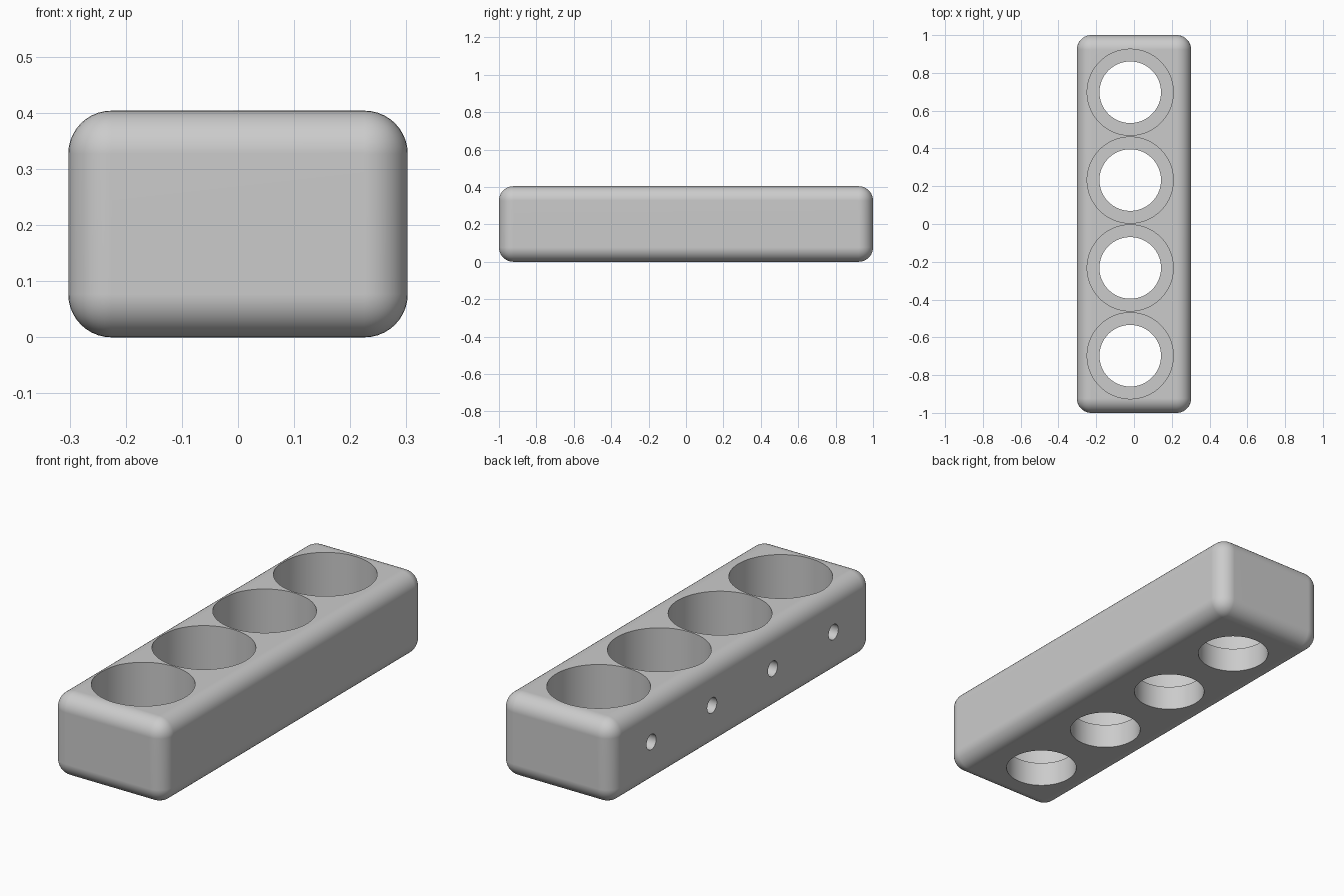
import bpy
import bmesh
from math import radians
from mathutils import Matrix

cube = bpy.data.objects.get("Cube")
if cube:
    bpy.data.objects.remove(cube, do_unlink=True)

WIDTH, LENGTH, HEIGHT, ROUND = 0.605, 2.0, 0.404, 0.077
PITCH, CENTRE_X = 0.465, -0.02
FLOOR_Z = 0.12

grey = bpy.data.materials.new("light grey")
grey.use_nodes = True
colour = (0.6, 0.6, 0.6, 1)
grey.diffuse_color = colour
grey.node_tree.nodes["Principled BSDF"].inputs["Base Color"].default_value = colour


def add_object(name, bm):
    mesh = bpy.data.meshes.new(name)
    bm.to_mesh(mesh)
    bm.free()
    mesh.materials.append(grey)
    obj = bpy.data.objects.new(name, mesh)
    bpy.context.collection.objects.link(obj)
    return obj


def cylinder(name, radius, depth, centre, sideways=False, segments=96):
    bm = bmesh.new()
    turn = Matrix.Rotation(radians(90 if sideways else 0), 4, 'Y')
    bmesh.ops.create_cone(bm, cap_ends=True, segments=segments, radius1=radius,
                          radius2=radius, depth=depth,
                          matrix=Matrix.Translation(centre) @ turn)
    return add_object(name, bm)


# Rounded block
bm = bmesh.new()
bmesh.ops.create_cube(bm, size=1, matrix=Matrix.Translation((0, 0, HEIGHT / 2))
                      @ Matrix.Diagonal((WIDTH, LENGTH, HEIGHT, 1)))
bmesh.ops.bevel(bm, geom=bm.edges[:], offset=ROUND, segments=10, profile=0.5,
                affect='EDGES')
block = add_object("holder_block", bm)
bpy.context.view_layer.objects.active = block
block.select_set(True)


def cut(tool):
    tool.hide_render = True
    mod = block.modifiers.new("cut", 'BOOLEAN')
    mod.operation = 'DIFFERENCE'
    mod.solver = 'EXACT'
    mod.object = tool
    bpy.ops.object.modifier_apply(modifier=mod.name)
    bpy.data.objects.remove(tool, do_unlink=True)


# Stepped wells, each with a small side hole
for i in range(4):
    y = (i - 1.5) * PITCH
    cut(cylinder("well_cutter", 0.228, 1, (CENTRE_X, y, FLOOR_Z + 0.5)))
    cut(cylinder("drain_cutter", 0.163, 1, (CENTRE_X, y, 0.2)))
    cut(cylinder("side_hole_cutter", 0.037, 0.3, (-0.3, y, 0.21), True, 40))

# Smooth rounds, crisp hole rims
bpy.ops.object.shade_smooth_by_angle(angle=radians(30))
weighted = block.modifiers.new("even_shading", 'WEIGHTED_NORMAL')
weighted.keep_sharp = True
